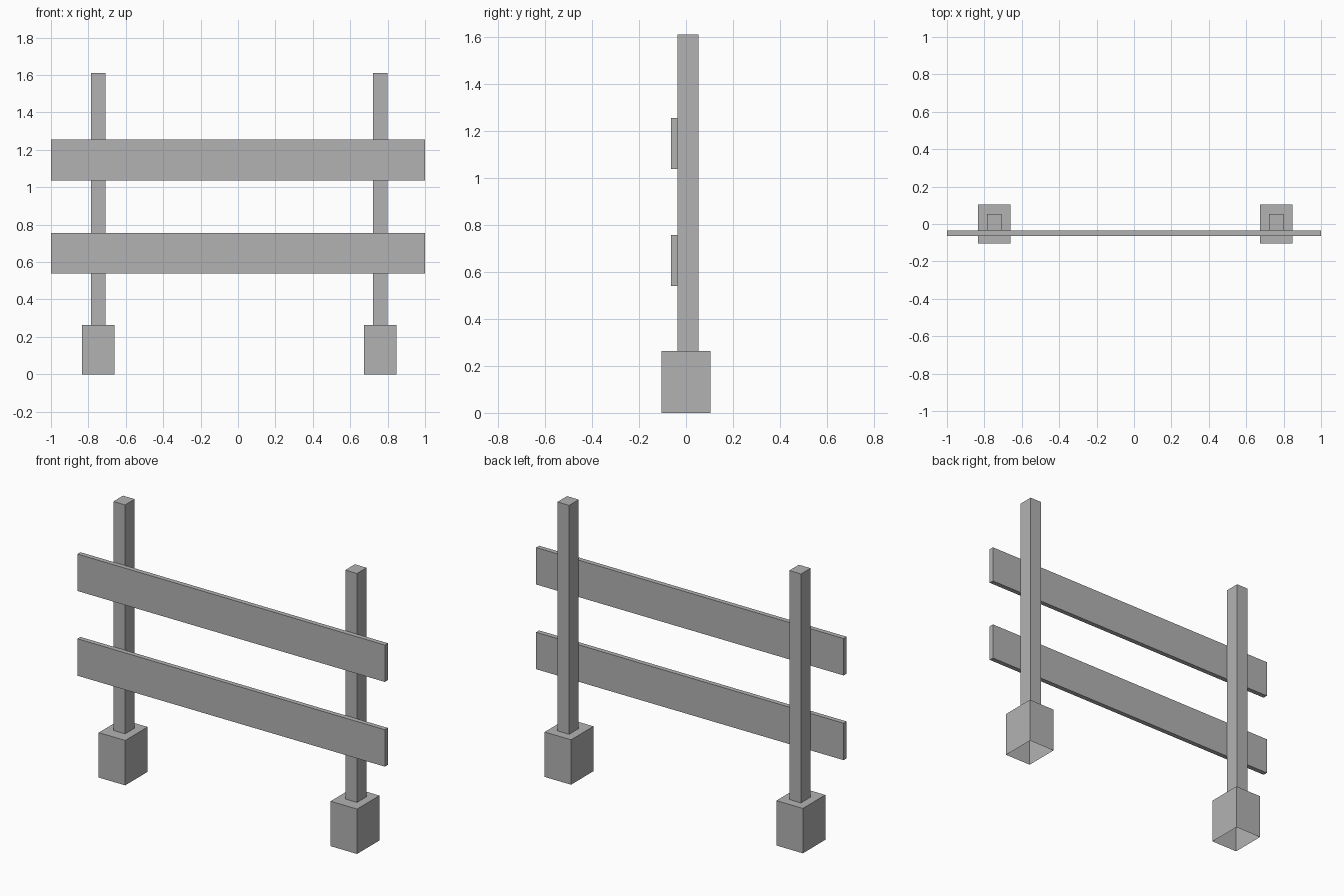
import bpy
import bmesh
from mathutils import Vector

if "Cube" in bpy.data.objects:
    bpy.data.objects.remove(bpy.data.objects["Cube"])

grey = bpy.data.materials.new("dark_grey")
grey.diffuse_color = (0.45, 0.45, 0.45, 1)
grey.use_nodes = True
grey.node_tree.nodes["Principled BSDF"].inputs["Base Color"].default_value = grey.diffuse_color


def box(name, lo, hi, open_bottom=False):
    """Axis-aligned box between two corners, optionally without its underside."""
    lo, hi = Vector(lo), Vector(hi)
    bm = bmesh.new()
    bmesh.ops.create_cube(bm, size=1)
    for v in bm.verts:
        v.co = (lo + hi) / 2 + v.co * (hi - lo)
    if open_bottom:
        bm.normal_update()
        under = [f for f in bm.faces if f.normal.z < -0.9]
        bmesh.ops.delete(bm, geom=under, context='FACES_ONLY')
    mesh = bpy.data.meshes.new(name)
    bm.to_mesh(mesh)
    bm.free()
    mesh.materials.append(grey)
    obj = bpy.data.objects.new(name, mesh)
    bpy.context.collection.objects.link(obj)
    return obj


# Footings (hollow underneath) with the posts standing on them
for side, x in (("left", -0.747), ("right", 0.761)):
    box(f"{side}_footing", (x - 0.086, -0.104, 0), (x + 0.086, 0.104, 0.264), True)
    box(f"{side}_post", (x - 0.038, -0.036, 0.264), (x + 0.038, 0.053, 1.61), True)

# Horizontal planks fixed to the front of the posts
for name, z in (("lower_plank", 0.539), ("upper_plank", 1.037)):
    box(name, (-1, -0.064, z), (1, -0.036, z + 0.217))
